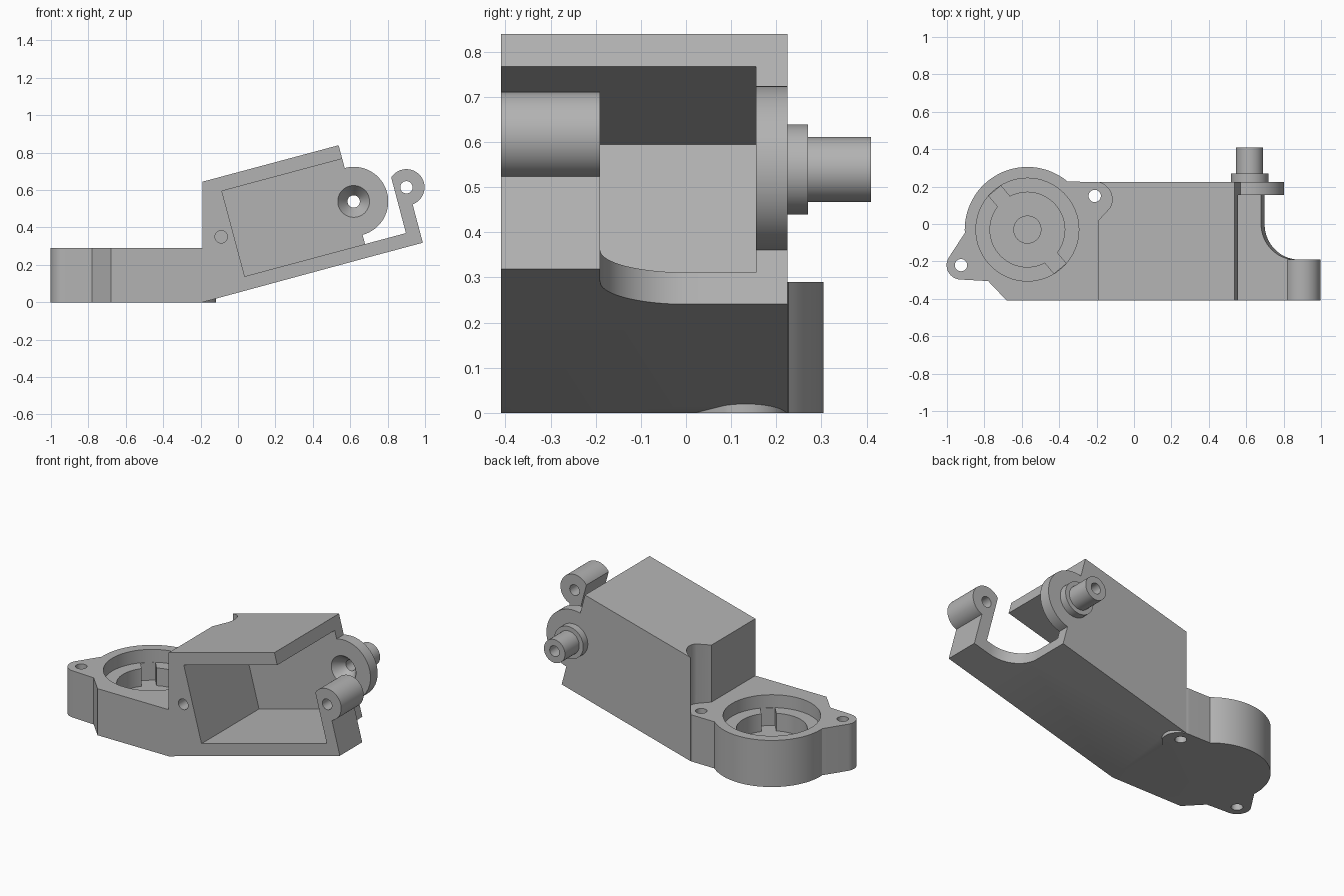
import bpy, bmesh, math

default = bpy.data.objects.get("Cube")
if default:
    bpy.data.objects.remove(default, do_unlink=True)

grey = bpy.data.materials.new("plain grey")
grey.use_nodes = True
colour = (0.45, 0.45, 0.45, 1)
grey.diffuse_color = colour
grey.node_tree.nodes["Principled BSDF"].inputs["Base Color"].default_value = colour

TILT = math.radians(15)
C, S = math.cos(TILT), math.sin(TILT)
FRONT, BACK = -0.41, 0.225


# Frames: flat plan, tilted side profile, tilted deck plan
def plan(x, y, h):
    return (x, y, h)


def side(u, v, h):
    return (-0.2 + u * C - v * S, h, u * S + v * C)


def deck(u, y, h):
    return side(u, h, y)


def upright(x, z, h):
    return (x, h, z)


def arc(cx, cy, r, start, end, n=24):
    angles = [math.radians(start + (end - start) * i / n) for i in range(n + 1)]
    return [(cx + r * math.cos(a), cy + r * math.sin(a)) for a in angles]


def circle(cx, cy, r, n=64):
    return arc(cx, cy, r, 0, 360, n)[:-1]


def loft(name, frame, sections):
    """Closed solid through a list of (outline, height) sections."""
    bm = bmesh.new()
    rings = [[bm.verts.new(frame(a, b, h)) for a, b in pts] for pts, h in sections]
    bm.faces.new(rings[0])
    bm.faces.new(rings[-1])
    for low, high in zip(rings, rings[1:]):
        for i in range(len(low)):
            j = (i + 1) % len(low)
            bm.faces.new((low[i], low[j], high[j], high[i]))
    bmesh.ops.recalc_face_normals(bm, faces=bm.faces)
    mesh = bpy.data.meshes.new(name)
    bm.to_mesh(mesh)
    bm.free()
    mesh.materials.append(grey)
    obj = bpy.data.objects.new(name, mesh)
    bpy.context.collection.objects.link(obj)
    return obj


def prism(name, frame, pts, low, high):
    return loft(name, frame, [(pts, low), (pts, high)])


def combine(target, operation, *tools):
    bpy.context.view_layer.objects.active = target
    for tool in tools:
        mod = target.modifiers.new("combine", "BOOLEAN")
        mod.operation, mod.solver, mod.object = operation, "EXACT", tool
        bpy.ops.object.modifier_apply(modifier=mod.name)
        bpy.data.objects.remove(tool, do_unlink=True)


# Tilted housing with an open pocket
U_END, V_TOP, PLATE = 0.93, 0.62, 0.073
wall_top = (V_TOP + S * 0.01) / C
ends = [side(U_END, v, 0) for v in (0, V_TOP)]
profile = [(-0.19, wall_top), (-0.19, 0)] + [(p[0], p[2]) for p in ends]
casing = prism("casing", upright, profile, FRONT, BACK)
pocket = [(0.264, PLATE), (1.1, PLATE), (1.1, 0.545), (0.264, 0.545)]
combine(casing, "DIFFERENCE", prism("pocket", side, pocket, -0.6, 0.155))

# Clearance above the rear mounting ear
ear_arc = arc(-0.21, 0.132, 0.093, -30, 90)
notch = [(-0.19, 0.02)] + ear_arc + [(-0.21, 0.3), (-0.3, 0.3), (-0.3, 0.02)]
combine(casing, "DIFFERENCE", prism("notch", plan, notch, 0.29, 1))

# Floor tongue with a concave corner, and the arm with its eyelet
V_EYE = 0.309
tongue = [(0.9, FRONT), (1.17, FRONT), (1.17, -0.19)]
tongue += arc(1.12, 0, 0.19, -90, -180) + [(0.9, 0)]
arm = [(1.156, 0), (1.23, 0)] + arc(1.222, V_EYE, 0.097, -85, 132, 40)
combine(casing, "UNION",
        prism("tongue", deck, tongue, 0, PLATE),
        prism("arm", side, arm, FRONT, -0.19))

# Hinge lug, collar and pin
def hinge(r):
    return circle(U_END, V_EYE, r)


combine(casing, "UNION", loft("hinge_pin", side, [
    (hinge(0.185), 0.155), (hinge(0.185), BACK), (hinge(0.1), BACK),
    (hinge(0.1), 0.27), (hinge(0.0725), 0.27), (hinge(0.0725), 0.41)]))

# Round base with two mounting ears
CX, CY, FLOOR = -0.57, -0.03, 0.1
outline = [(-0.68, FRONT), (-0.19, FRONT), (-0.19, 0.02)] + ear_arc
outline += arc(CX, CY, 0.335, 50, 183, 48)
outline += arc(-0.925, -0.22, 0.077, 150, 270) + [(-0.78, -0.305)]
combine(casing, "UNION", prism("base", plan, outline, 0, 0.29))

# Stepped bore with a pair of key slots
key = math.radians(130)
dx, dy = math.cos(key), math.sin(key)
slot = [(CX + a * dx - b * dy, CY + a * dy + b * dx)
        for a, b in ((-0.271, -0.042), (0.271, -0.042), (0.271, 0.042), (-0.271, 0.042))]
combine(casing, "DIFFERENCE",
        prism("bore", plan, circle(CX, CY, 0.275), 0.21, 0.4),
        prism("pit", plan, circle(CX, CY, 0.2), FLOOR, 0.4),
        prism("slot", plan, slot, FLOOR, 0.4))

# Screw holes, eyelet hole, side hole and countersunk hinge hole
HOLE = 0.033
combine(casing, "DIFFERENCE",
        prism("left_hole", plan, circle(-0.925, -0.22, HOLE, 32), -0.1, 0.4),
        prism("rear_hole", plan, circle(-0.21, 0.15, HOLE, 32), -0.1, 0.4),
        prism("eyelet_hole", side, circle(1.222, V_EYE, HOLE, 32), -0.5, -0.1),
        prism("side_hole", upright, circle(-0.09, 0.35, HOLE, 32), -0.5, -0.2),
        loft("hinge_hole", side, [(hinge(0.085), 0.1), (hinge(0.085), 0.155),
                                  (hinge(HOLE), 0.225), (hinge(HOLE), 0.5)]))

# Small boss on the bore floor
boss = prism("bore_boss", plan, circle(CX, CY, 0.075), FLOOR - 0.01, FLOOR + 0.015)

for obj in (casing, boss):
    bpy.ops.object.select_all(action="DESELECT")
    obj.select_set(True)
    bpy.context.view_layer.objects.active = obj
    bpy.ops.object.shade_smooth_by_angle(angle=math.radians(25))
